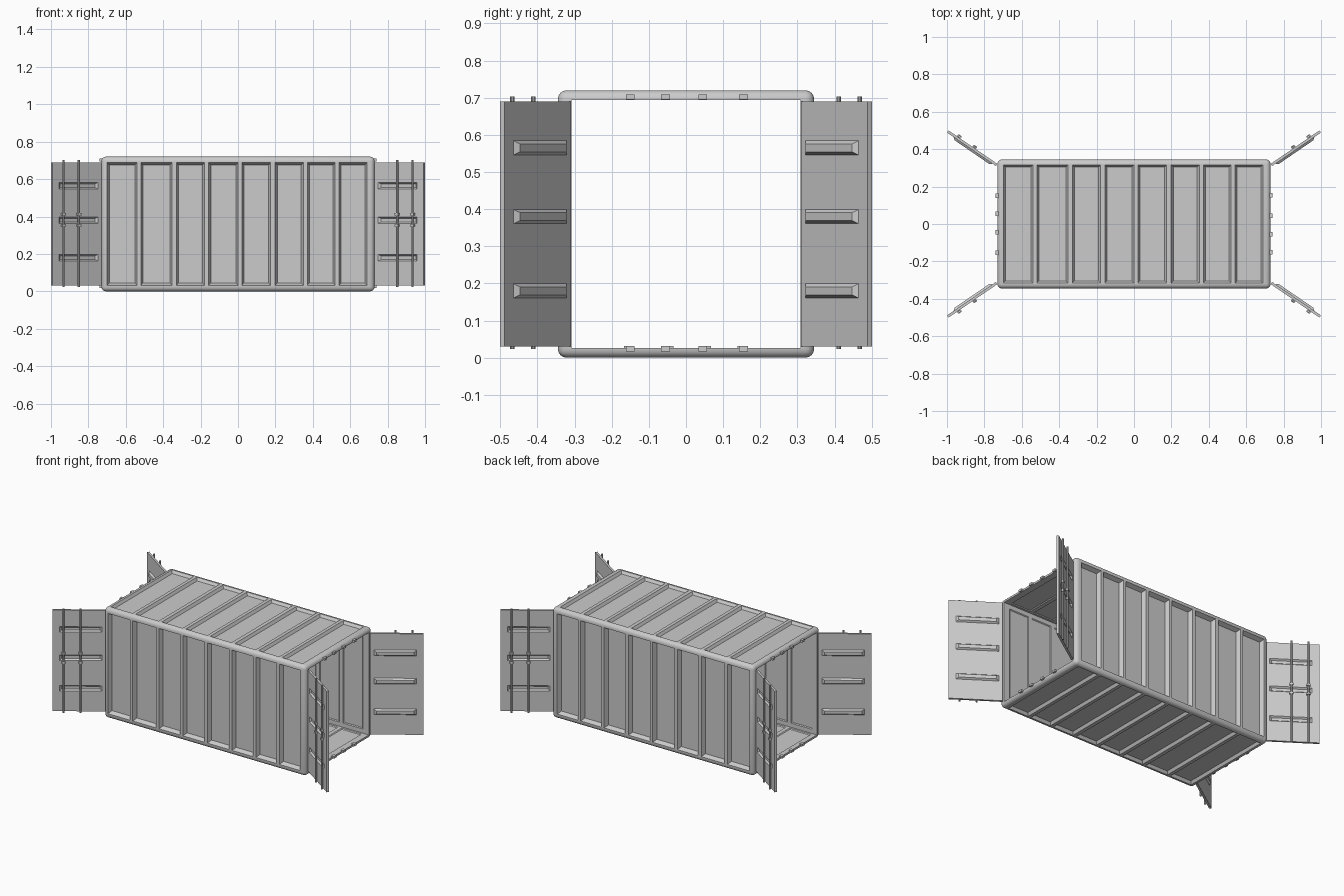
import bpy, bmesh
from mathutils import Vector, Matrix

if "Cube" in bpy.data.objects:
    bpy.data.objects.remove(bpy.data.objects["Cube"])

X, Y, Z = 0.73, 0.345, 0.72           # container half length, half width, height
SIDE, DECK = 0.037, 0.026             # wall and floor/roof thickness
BAYS = [(-.70, -.54), (-.52, -.352), (-.33, -.178), (-.157, 0),
        (.02, .175), (.198, .35), (.37, .52), (.54, .69)]


def hull(bm, qa, qb):
    """Six-sided solid between two four-point outlines."""
    a = [bm.verts.new(p) for p in qa]
    b = [bm.verts.new(p) for p in qb]
    bm.faces.new(a)
    bm.faces.new(b[::-1])
    for i in range(4):
        j = (i + 1) % 4
        bm.faces.new((a[j], a[i], b[i], b[j]))


def rect(x0, x1, y0, y1, f):
    return [f(x0, y0), f(x1, y0), f(x1, y1), f(x0, y1)]


def box(bm, x0, x1, y0, y1, z0, z1, f=lambda x, y, z: (x, y, z)):
    hull(bm, rect(x0, x1, y0, y1, lambda x, y: f(x, y, z0)),
         rect(x0, x1, y0, y1, lambda x, y: f(x, y, z1)))


def finish(name, bm):
    bmesh.ops.recalc_face_normals(bm, faces=bm.faces)
    me = bpy.data.meshes.new(name)
    bm.to_mesh(me)
    bm.free()
    ob = bpy.data.objects.new(name, me)
    bpy.context.collection.objects.link(ob)
    return ob


def cut(ob, bm):
    """Subtract a bmesh from an object, then discard the cutter."""
    cutter = finish("cutter", bm)
    cutter.hide_render = True
    m = ob.modifiers.new("cut", 'BOOLEAN')
    m.object, m.operation, m.solver = cutter, 'DIFFERENCE', 'EXACT'
    bpy.context.view_layer.objects.active = ob
    bpy.ops.object.modifier_apply(modifier=m.name)
    bpy.data.objects.remove(cutter)


# Container shell: rounded box with an open tunnel
bm = bmesh.new()
box(bm, -X, X, -Y, Y, 0, Z)
bmesh.ops.bevel(bm, geom=bm.edges[:], offset=0.024, segments=4, profile=0.5, affect='EDGES')
shell = finish("container_shell", bm)
bm = bmesh.new()
box(bm, -1, 1, -Y + SIDE, Y - SIDE, DECK, Z - DECK)
cut(shell, bm)

# Recessed bays with sloped edges, outside and inside, on all four walls
bm = bmesh.new()
mid = Z / 2
for x0, x1 in BAYS:
    for s in (-1, 1):
        side = lambda d: (lambda u, v: (u, s * d, mid + v))
        deck = lambda d: (lambda u, v: (u, v, mid + s * d))
        for wall, surf, thick, half, deep in ((side, Y, SIDE, mid - .031, .027),
                                              (deck, mid, DECK, Y - .027, .017)):
            hull(bm, rect(x0 - .001, x1 + .001, -half, half, wall(surf + .003)),
                 rect(x0 + .012, x1 - .012, -half + .014, half - .014, wall(surf - deep)))
            inner, h = surf - thick, half - .02
            hull(bm, rect(x0, x1, -h, h, wall(inner - .003)),
                 rect(x0 + .008, x1 - .008, -h + .008, h - .008, wall(inner + .005)))
cut(shell, bm)

# Rod keeper blocks on the end sills and headers
bm = bmesh.new()
for s in (-1, 1):
    for y in (.155, .045, -.055, -.15):
        for z in (.024, .702):
            a, b = sorted((s * .72, s * .741))
            box(bm, a, b, s * y - .012, s * y + .012, z - .007, z + .007)
finish("rod_keepers", bm)

# Four open doors, each laid out along (length, outward, height)
L, T = 0.316, 0.007
BARS = (.18, .38, .565)
d, n = Vector((.825, .565, 0)), Vector((-.565, .825, 0))
for sx, xn in ((-1, "left"), (1, "right")):
    for sy, yn in ((-1, "front"), (1, "back")):
        def at(l, o, z):
            p = Vector((.735, .316, z)) + l * d + o * n
            return Vector((sx * p.x, sy * p.y, z))

        def face(o):
            return lambda l, z: at(l, o, z)

        # door panel, pressed in from outside
        bm = bmesh.new()
        box(bm, 0, L, -T, T, .03, .69, at)
        door = finish(f"{yn}_{xn}_door", bm)
        bm = bmesh.new()
        for z in BARS:
            hull(bm, rect(.02, .275, z - .019, z + .019, face(T + .002)),
                 rect(.034, .261, z - .009, z + .009, face(-T + .004)))
        cut(door, bm)

        # raised ribs on the inside face
        bm = bmesh.new()
        for z in BARS:
            hull(bm, rect(.02, .275, z - .02, z + .02, face(-T + .001)),
                 rect(.036, .259, z - .011, z + .011, face(-T - .011)))
        finish(f"{yn}_{xn}_door_ribs", bm)

        # locking rods with clamps and handle
        bm = bmesh.new()
        for l in (.15, .25):
            c = at(l, T + .006, .3635)
            bmesh.ops.create_cone(bm, cap_ends=True, segments=10, radius1=.006, radius2=.006,
                                  depth=.679, matrix=Matrix.Translation(c))
            for z in (.352, .412):
                box(bm, l - .011, l + .011, T - .001, T + .014, z - .006, z + .006, at)
        finish(f"{yn}_{xn}_lock_rods", bm)

# Smooth the rounded rim, keep hard edges
bpy.ops.object.select_all(action='DESELECT')
for ob in bpy.context.scene.objects:
    ob.select_set(True)
bpy.context.view_layer.objects.active = shell
bpy.ops.object.shade_smooth_by_angle(angle=0.5)
